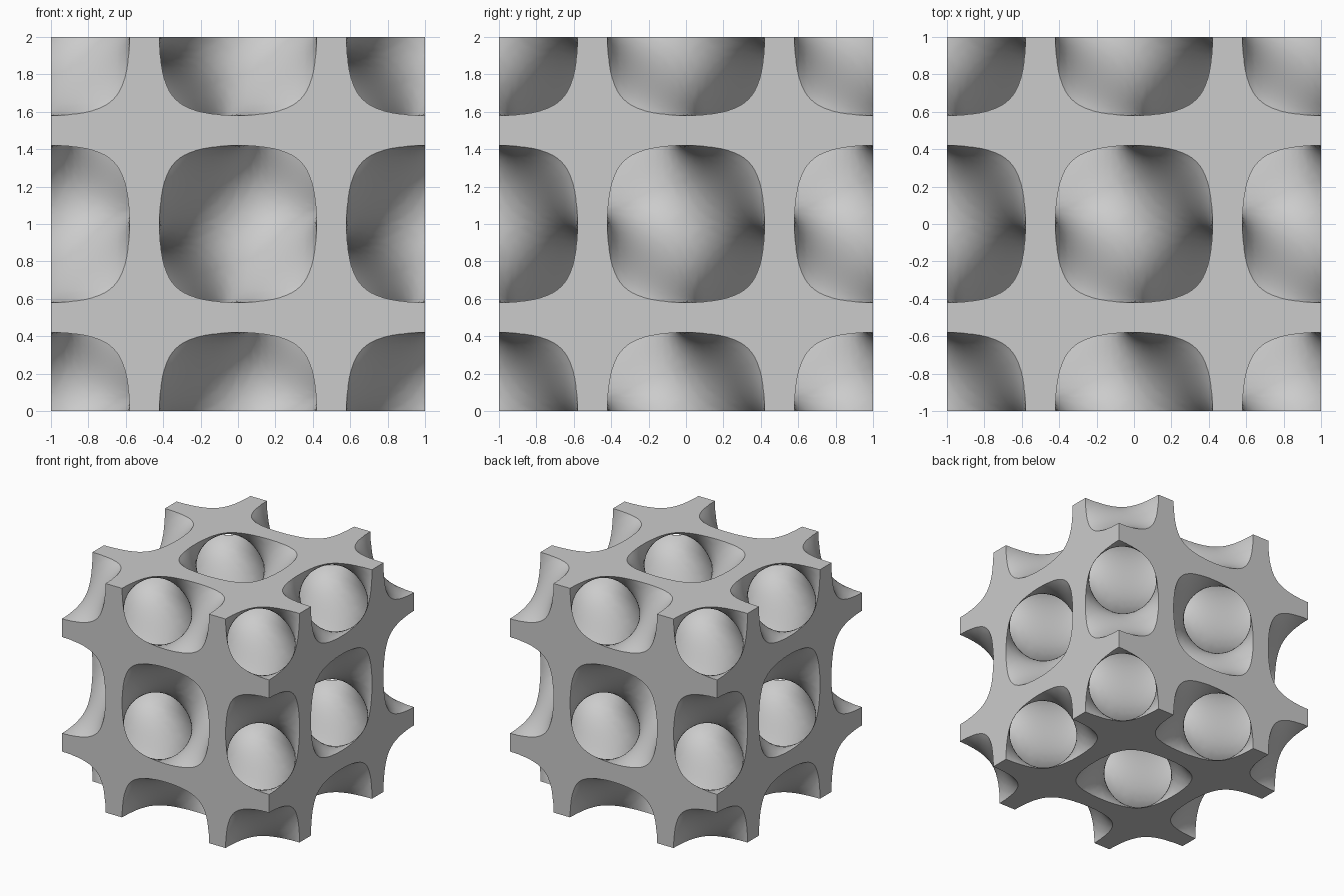
import bpy
import bmesh
from math import sin, cos, pi, copysign
from mathutils import Vector

LEVEL = 0.25      # half width of the wall in field units
STEP = 0.04       # sampling distance
N = 27            # samples on each side of the centre

if "Cube" in bpy.data.objects:
    bpy.data.objects.remove(bpy.data.objects["Cube"])


def field(p):
    """Diamond-type periodic field; the wall lies around its zero level."""
    x, y, z = (pi * v for v in p)
    return cos(x) * cos(y) * cos(z) + sin(x) * sin(y) * sin(z)


def gradient(p):
    c = [cos(pi * v) for v in p]
    s = [sin(pi * v) for v in p]
    return Vector([pi * (c[a] * s[a - 1] * s[a - 2] - s[a] * c[a - 1] * c[a - 2])
                   for a in range(3)])


def snap(p):
    """Pull a point onto the nearer skin of the wall."""
    for _ in range(4):
        f = field(p)
        g = gradient(p)
        if g.length_squared > 0.5:
            p = p - g * ((f - copysign(LEVEL, f)) / g.length_squared)
    return p


# Sample the wall; the outermost samples stay empty so the skin closes
span = range(-N, N + 1)
ct = {i: cos(pi * i * STEP) for i in span}
st = {i: sin(pi * i * STEP) for i in span}
depth = {}
for i in span:
    for j in span:
        cc, ss = ct[i] * ct[j], st[i] * st[j]
        for k in span:
            rim = max(abs(i), abs(j), abs(k)) == N
            depth[i, j, k] = 0.1 if rim else abs(cc * ct[k] + ss * st[k]) - LEVEL

# Find every grid edge that crosses the skin, and gather crossings per cell
AXES = ((1, 0, 0), (0, 1, 0), (0, 0, 1))


def shift(p, axis, n):
    q = list(p)
    q[axis] += n
    return tuple(q)


cells = {}
quads = []
for s, d0 in depth.items():
    for a in range(3):
        e = shift(s, a, 1)
        d1 = depth.get(e)
        if d1 is None or (d0 < 0) == (d1 < 0):
            continue
        b, c = (a + 1) % 3, (a + 2) % 3
        ring = [shift(shift(s, b, -1), c, -1), shift(s, c, -1), s, shift(s, b, -1)]
        hit = (Vector(s) + Vector(AXES[a]) * (d0 / (d0 - d1))) * STEP
        for cell in ring:
            cells.setdefault(cell, []).append(hit)
        quads.append(ring if d0 < 0 else ring[::-1])

# Build the wall skin
bm = bmesh.new()
verts = {}
for cell, hits in cells.items():
    p = sum(hits, Vector()) / len(hits)
    if max(abs(v) for v in p) < (N - 1.05) * STEP:
        p = snap(p)
    verts[cell] = bm.verts.new(p + Vector((0, 0, 1)))
for ring in quads:
    bm.faces.new([verts[cell] for cell in ring])
bmesh.ops.triangulate(bm, faces=bm.faces[:])
mesh = bpy.data.meshes.new("lattice_wall")
bm.to_mesh(mesh)
bm.free()
wall = bpy.data.objects.new("lattice_wall", mesh)
bpy.context.collection.objects.link(wall)

# Trim the wall to a clean cube
bpy.ops.mesh.primitive_cube_add(size=2, location=(0, 0, 1))
trimmer = bpy.context.object
trimmer.name = "trim_block"
trimmer.hide_render = True
trim = wall.modifiers.new("trim", "BOOLEAN")
trim.operation = "INTERSECT"
trim.solver = "EXACT"
trim.object = trimmer
graph = bpy.context.evaluated_depsgraph_get()
trimmed = bpy.data.meshes.new_from_object(wall.evaluated_get(graph))
wall.modifiers.clear()
wall.data = trimmed
bpy.data.objects.remove(trimmer)

# Plain grey finish
grey = bpy.data.materials.new("light_grey")
grey.use_nodes = True
colour = (0.6, 0.6, 0.6, 1)
grey.diffuse_color = colour
grey.node_tree.nodes["Principled BSDF"].inputs["Base Color"].default_value = colour
wall.data.materials.clear()
wall.data.materials.append(grey)
for poly in wall.data.polygons:
    poly.material_index = 0

# Smooth skin with crisp trimmed edges
bpy.ops.object.select_all(action="DESELECT")
wall.select_set(True)
bpy.context.view_layer.objects.active = wall
bpy.ops.object.shade_smooth_by_angle(angle=pi / 6)
